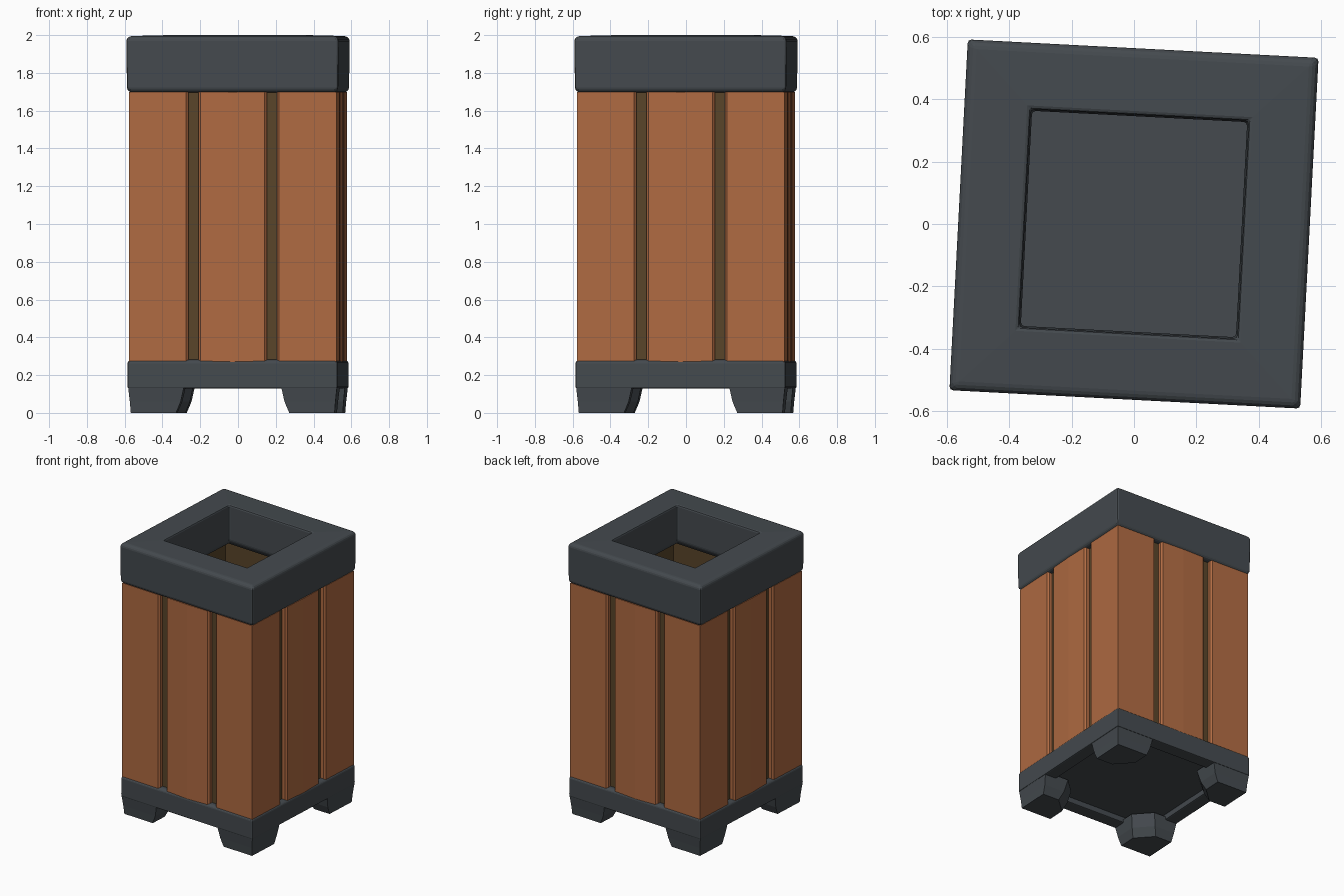
import bpy, bmesh, math
from mathutils import Matrix

if "Cube" in bpy.data.objects:
    bpy.data.objects.remove(bpy.data.objects["Cube"])

TWIST = Matrix.Rotation(math.radians(-3), 4, 'Z')   # whole bin sits slightly turned


def material(name, rgb):
    m = bpy.data.materials.new(name)
    m.diffuse_color = (*rgb, 1)
    m.use_nodes = True
    m.node_tree.nodes["Principled BSDF"].inputs["Base Color"].default_value = m.diffuse_color
    return m


METAL = material("dark grey metal", (0.058, 0.068, 0.077))
WOOD = material("orange brown wood", (0.43, 0.145, 0.054))
LINER = material("dark brown liner", (0.10, 0.058, 0.022))


def finish(name, bm, mat, bevel=0.0, matrix=Matrix()):
    bmesh.ops.recalc_face_normals(bm, faces=bm.faces)
    me = bpy.data.meshes.new(name)
    bm.to_mesh(me)
    bm.free()
    me.transform(TWIST @ matrix)
    me.materials.append(mat)
    ob = bpy.data.objects.new(name, me)
    bpy.context.collection.objects.link(ob)
    if bevel:
        b = ob.modifiers.new("edge", 'BEVEL')
        b.width, b.segments, b.limit_method = bevel, 2, 'ANGLE'
    return ob


def square_sweep(name, profile, mat, bevel=0.0):
    """Sweep a closed (half-width, z) profile around a square."""
    bm = bmesh.new()
    loops = [[bm.verts.new((sx * h, sy * h, z)) for h, z in profile]
             for sx, sy in ((-1, -1), (1, -1), (1, 1), (-1, 1))]
    n = len(profile)
    for i in range(4):
        a, b = loops[i], loops[(i + 1) % 4]
        for j in range(n):
            k = (j + 1) % n
            bm.faces.new((a[j], b[j], b[k], a[k]))
    return finish(name, bm, mat, bevel)


def prism(name, outline, z0, z1, mat, matrix=Matrix(), bevel=0.0):
    bm = bmesh.new()
    f = bm.faces.new([bm.verts.new((x, y, z0)) for x, y in outline])
    top = bmesh.ops.extrude_face_region(bm, geom=[f])["geom"]
    for v in top:
        if isinstance(v, bmesh.types.BMVert):
            v.co.z = z1
    return finish(name, bm, mat, bevel, matrix)


# Top rim: thick square metal ring
square_sweep("top_rim", [(0.56, 1.71), (0.563, 1.98), (0.545, 1.995), (0.35, 2.0),
                         (0.345, 1.74), (0.37, 1.70), (0.54, 1.695)], METAL, 0.012)

# Hollow liner behind the planks
square_sweep("inner_liner", [(0.515, 0.26), (0.515, 1.71), (0.49, 1.71), (0.49, 0.26)], LINER)

# Planks: three per side, outer ones mitred at the corners
OUT, IN, GAP0, GAP1, C = 0.55, 0.512, 0.182, 0.235, 0.012
for side in range(4):
    turn = Matrix.Rotation(side * math.pi / 2, 4, 'Z')
    prism(f"middle_plank_{side}",
          [(-GAP0, -IN), (-GAP0, -OUT + C), (-GAP0 + C, -OUT), (0, -OUT - 0.004),
           (GAP0 - C, -OUT), (GAP0, -OUT + C), (GAP0, -IN)], 0.27, 1.70, WOOD, turn)
    for s in (-1, 1):
        prism(f"corner_plank_{side}_{'left' if s < 0 else 'right'}",
              [(s * GAP1, -IN), (s * GAP1, -OUT + C), (s * (GAP1 + C), -OUT),
               (s * OUT, -OUT), (s * IN, -IN)], 0.27, 1.70, WOOD, turn)

# Base frame and floor plate
square_sweep("base_frame", [(0.557, 0.13), (0.557, 0.27), (0.54, 0.282), (0.46, 0.282),
                            (0.46, 0.13)], METAL, 0.008)
prism("floor_plate", [(-0.47, -0.47), (0.47, -0.47), (0.47, 0.47), (-0.47, 0.47)],
      0.17, 0.25, METAL)

# Feet: tapered corner blocks with a chamfered inner corner
for i in range(4):
    bm = bmesh.new()
    rings = []
    for z, o, n in ((0.0, 0.54, 0.30), (0.06, 0.545, 0.275), (0.15, 0.555, 0.255)):
        rings.append([bm.verts.new((x, y, z)) for x, y in
                      ((-o, -o), (-n, -o), (-n, -n - 0.11), (-n - 0.11, -n), (-o, -n))])
    for a, b in zip(rings, rings[1:]):
        for j in range(5):
            k = (j + 1) % 5
            bm.faces.new((a[j], a[k], b[k], b[j]))
    bm.faces.new(rings[0])
    bm.faces.new(rings[-1])
    finish(f"foot_{i}", bm, METAL, 0.0, Matrix.Rotation(i * math.pi / 2, 4, 'Z'))
